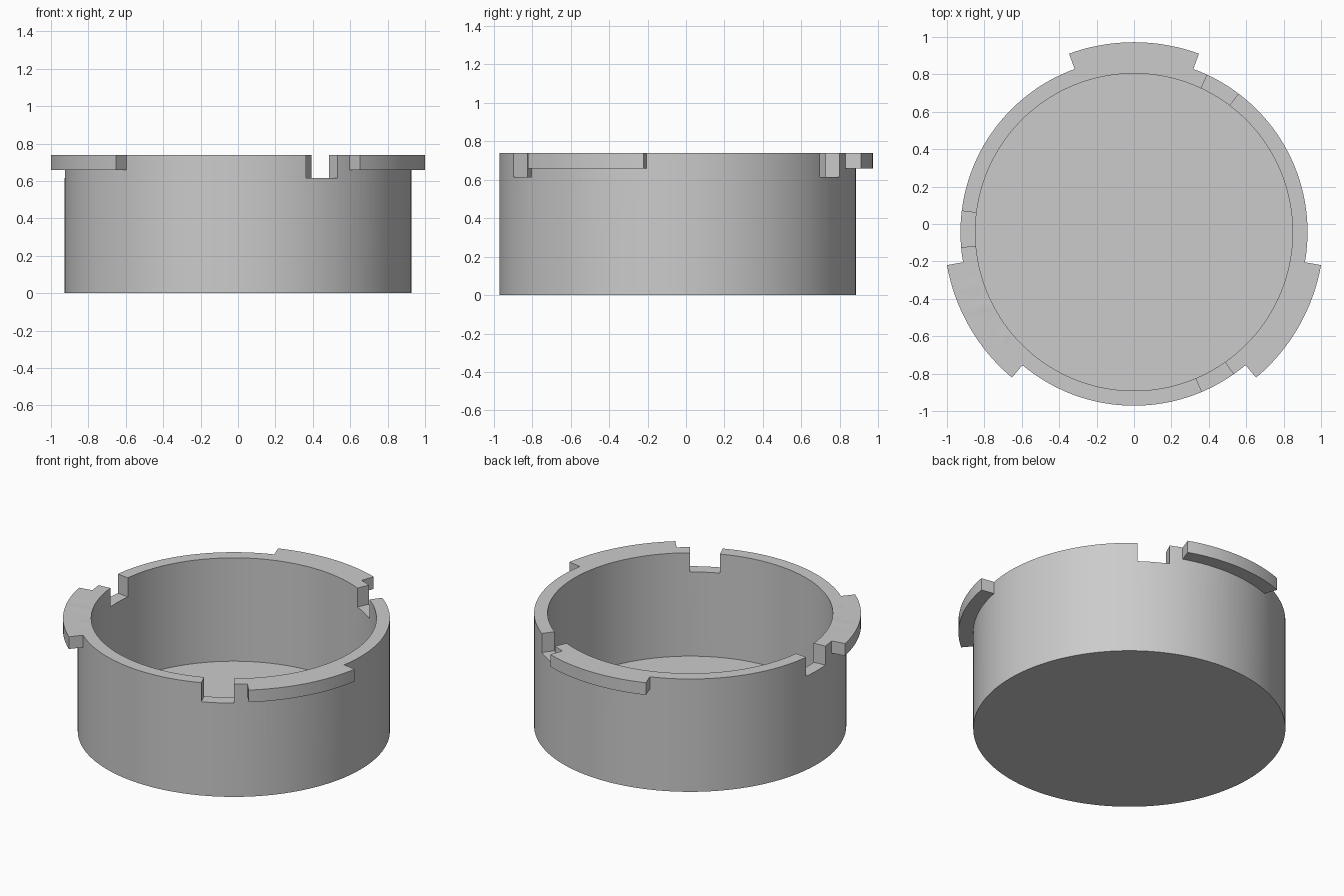
import bpy, bmesh
from math import radians, cos, sin
from mathutils import Vector

old = bpy.data.objects.get("Cube")
if old:
    bpy.data.objects.remove(old)

# Main dimensions
CENTRE_Y = -0.0435
OUTER, INNER, TAB_R = 0.928, 0.848, 1.0154
HEIGHT, FLOOR, TAB_Z, NOTCH_Z = 0.74, 0.062, 0.66, 0.615

grey = bpy.data.materials.new("plain grey")
grey.use_nodes = True
colour = (0.6, 0.6, 0.6, 1)
grey.diffuse_color = colour
grey.node_tree.nodes["Principled BSDF"].inputs["Base Color"].default_value = colour


def lathe(name, profile, start, sweep, steps, closed):
    """Turn a (radius, height) profile about the z axis and close any open ends."""
    bm = bmesh.new()
    a = radians(start)
    verts = [bm.verts.new((r * cos(a), r * sin(a), z)) for r, z in profile]
    edges = [bm.edges.new(pair) for pair in zip(verts, verts[1:])]
    if closed:
        edges.append(bm.edges.new((verts[-1], verts[0])))
    bmesh.ops.spin(bm, geom=verts + edges, cent=(0, 0, 0), axis=(0, 0, 1),
                   angle=radians(sweep), steps=steps)
    bmesh.ops.remove_doubles(bm, verts=bm.verts[:], dist=1e-4)
    rim = [e for e in bm.edges if e.is_boundary]
    if rim:
        bmesh.ops.holes_fill(bm, edges=rim, sides=0)
    bmesh.ops.recalc_face_normals(bm, faces=bm.faces[:])
    mesh = bpy.data.meshes.new(name)
    bm.to_mesh(mesh)
    bm.free()
    mesh.materials.append(grey)
    obj = bpy.data.objects.new(name, mesh)
    obj.location = Vector((0, CENTRE_Y, 0))
    bpy.context.collection.objects.link(obj)
    return obj


def arc_block(name, r0, r1, z0, z1, start, sweep, steps):
    return lathe(name, [(r0, z0), (r1, z0), (r1, z1), (r0, z1)],
                 start, sweep, steps, True)


def combine(target, tool, operation):
    mod = target.modifiers.new(operation.title(), "BOOLEAN")
    mod.operation, mod.solver, mod.object = operation, "EXACT", tool
    tool.hide_render = True
    bpy.context.view_layer.objects.active = target
    bpy.ops.object.modifier_apply(modifier=mod.name)
    bpy.data.objects.remove(tool)


# Round cup with a thin wall and floor
cup = lathe("locking_cup", [(0, 0), (OUTER, 0), (OUTER, HEIGHT), (INNER, HEIGHT),
                            (INNER, FLOOR), (0, FLOOR)], 0, 360, 144, False)

# Three locking tabs and three rim notches
for turn in (0, 120, 240):
    tab = arc_block("tab", 0.89, TAB_R, TAB_Z, HEIGHT, 70 + turn, 40, 16)
    combine(cup, tab, "UNION")
    notch = arc_block("notch_cutter", 0.8, 0.97, NOTCH_Z, 0.9, 53 + turn, 12, 6)
    combine(cup, notch, "DIFFERENCE")

# Smooth round walls with sharp corners
bpy.ops.object.select_all(action="DESELECT")
cup.select_set(True)
bpy.context.view_layer.objects.active = cup
bpy.ops.object.shade_smooth_by_angle(angle=radians(30))
